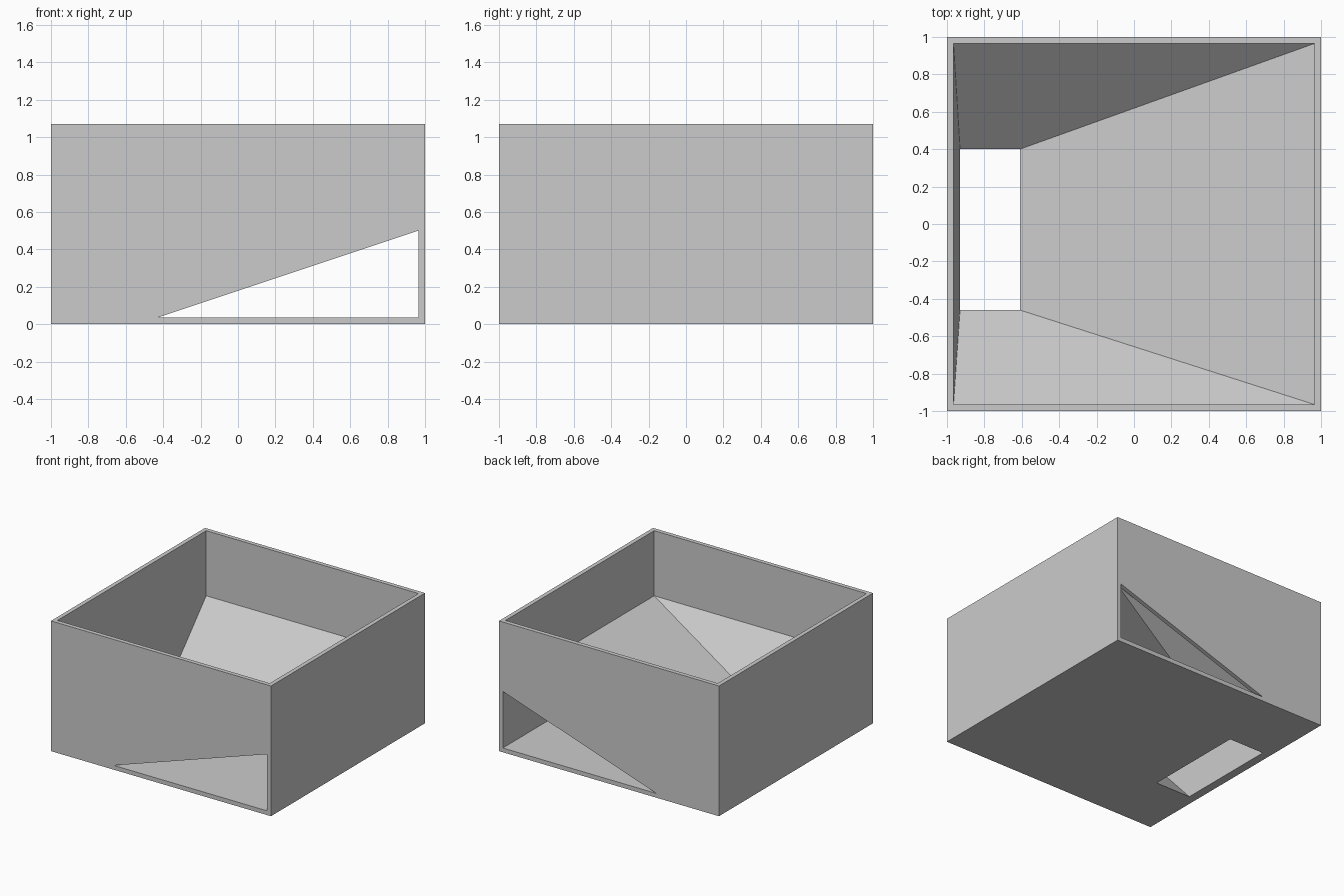
import bpy
import bmesh

cube = bpy.data.objects.get("Cube")
if cube:
    bpy.data.objects.remove(cube, do_unlink=True)

H = 1.07           # overall height
W = 0.965          # inner wall position
F = 0.035          # floor top
SHELF = 0.535      # where the hopper starts to slope
UNDER = 0.5        # underside of the slope at the walls
TOE = -0.43        # where the ramp underside meets the floor


def material(name, value):
    mat = bpy.data.materials.new(name)
    mat.use_nodes = True
    color = (value, value, value, 1)
    mat.diffuse_color = color
    mat.node_tree.nodes["Principled BSDF"].inputs["Base Color"].default_value = color
    return mat


bm = bmesh.new()
cache = {}


def vert(p):
    key = tuple(round(c, 4) for c in p)
    if key not in cache:
        cache[key] = bm.verts.new(key)
    return cache[key]


def face(*points):
    bm.faces.new([vert(p) for p in points])


def loop(x0, x1, y0, y1, z):
    return [(x0, y0, z), (x1, y0, z), (x1, y1, z), (x0, y1, z)]


def bridge(a, b, sides):
    for i in sides:
        j = (i + 1) % 4
        face(a[i], a[j], b[j], b[i])


base = loop(-1, 1, -1, 1, 0)
top = loop(-1, 1, -1, 1, H)
rim = loop(-W, W, -W, W, H)
shelf = loop(-W, W, -W, W, SHELF)
throat = loop(-0.93, -0.61, -0.46, 0.40, 0)

# Side walls, rim, inner walls, sloping hopper and underside around the outlet
bridge(base, top, (1, 3))
for a, b in ((top, rim), (rim, shelf), (shelf, throat), (throat, base)):
    bridge(a, b, range(4))

# Hollow chamber below the hopper: three slopes, floor, end caps
ceiling = loop(-W, W, -W, W, UNDER)
floor = loop(-W, W, -W, W, F)
toe = loop(-W, TOE, -0.53, 0.47, F)
bridge(ceiling, toe, range(3))
bridge(toe, floor, range(3))
face(ceiling[1], ceiling[2], floor[2], floor[1])
for i in (0, 3):
    face(ceiling[i], floor[i], toe[i])

# Front and back walls, each with a triangular opening into the chamber
for s in (-1, 1):
    def at(x, z, y=1.0):
        return (x, s * y, z)

    tri = [(TOE, F), (W, F), (W, UNDER)]
    t, u, v = [at(*p) for p in tri]
    p, q, r, k = at(-1, 0), at(1, 0), at(1, H), at(-1, H)
    face(p, q, u, t)
    face(q, r, v, u)
    face(r, k, p, t, v)
    inner = [at(x, z, W) for x, z in tri]
    for i in range(3):
        j = (i + 1) % 3
        face((t, u, v)[i], (t, u, v)[j], inner[j], inner[i])
    face(at(-W, UNDER, W), inner[2], inner[0], at(-W, F, W))

bmesh.ops.recalc_face_normals(bm, faces=bm.faces)
mesh = bpy.data.meshes.new("hopper_box")
bm.to_mesh(mesh)
bm.free()
mesh.materials.append(material("light_grey", 0.6))
box = bpy.data.objects.new("hopper_box", mesh)
bpy.context.scene.collection.objects.link(box)
